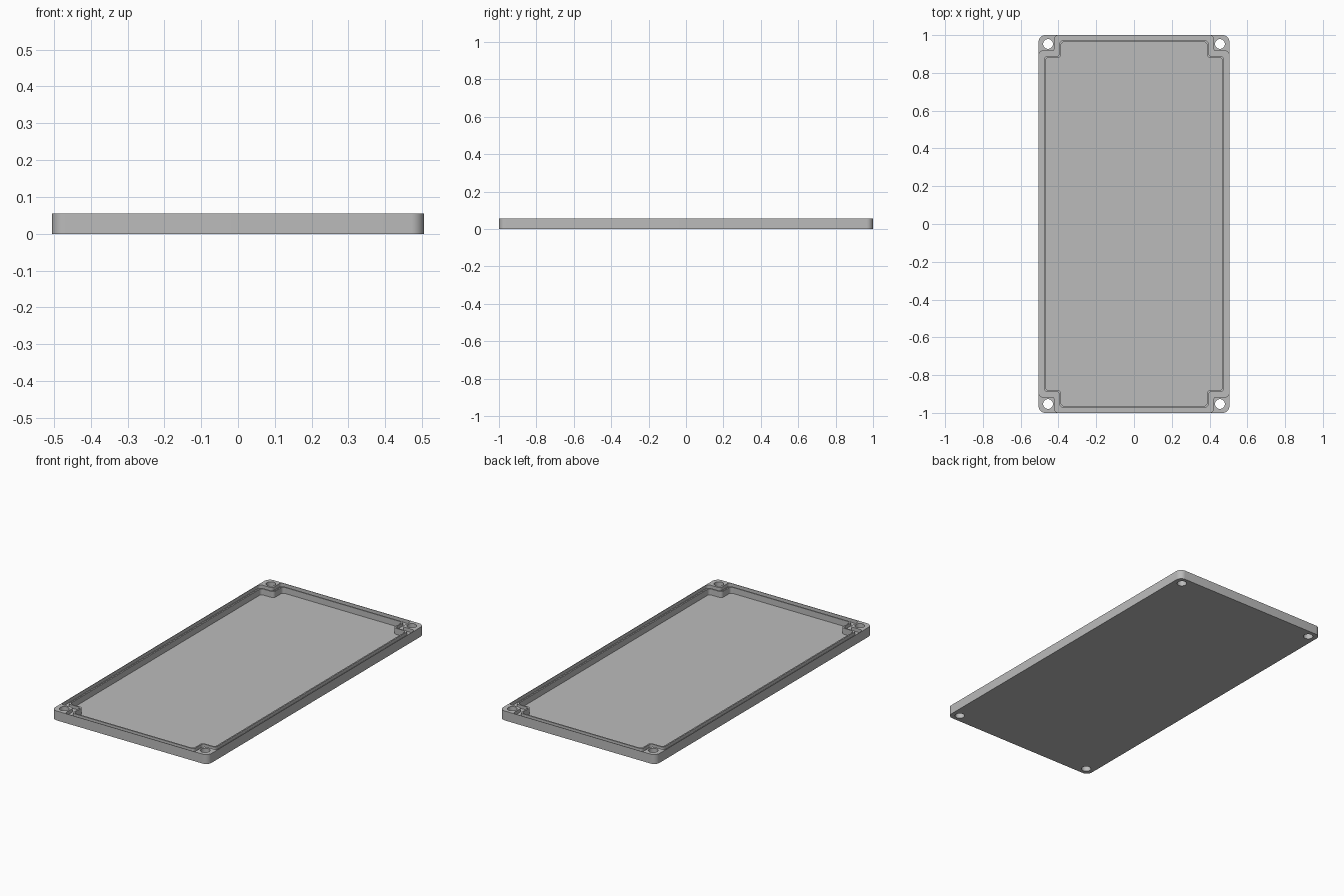
import bpy, bmesh, math
from mathutils import Vector

if "Cube" in bpy.data.objects:
    bpy.data.objects.remove(bpy.data.objects["Cube"])

HX, HY, H = 0.505, 1.0, 0.055      # half width, half length, height
FLOOR, LEDGE, LIP = 0.018, 0.035, 0.053
HOLE_X, HOLE_Y, HOLE_R = 0.455, 0.953, 0.026


def rounded(points, r, steps=6):
    """Round every corner of a closed outline with tangent arcs."""
    out = []
    n = len(points)
    for i, p in enumerate(points):
        p = Vector(p)
        a = (Vector(points[i - 1]) - p).normalized()
        b = (Vector(points[(i + 1) % n]) - p).normalized()
        centre = p + (a + b) * r
        for k in range(steps + 1):
            t = math.pi / 2 * k / steps
            out.append(centre - b * r * math.cos(t) - a * r * math.sin(t))
    return out


def notched(hx, hy, nx, ny, r):
    """Rectangle with a square notch at each corner, going counterclockwise."""
    quarter = [(hx, ny), (nx, ny), (nx, hy)]
    pts = quarter + [(-x, y) for x, y in reversed(quarter)]
    pts += [(-x, -y) for x, y in pts]
    return rounded(pts, r)


def stack(bm, layers):
    """Skin a closed solid through (outline, z) layers."""
    rings = [[bm.verts.new((p.x, p.y, z)) for p in o] for o, z in layers]
    for a, b in zip(rings, rings[1:]):
        for i in range(len(a)):
            j = (i + 1) % len(a)
            bm.faces.new((a[i], a[j], b[j], b[i]))
    bm.faces.new(rings[0][::-1])
    bm.faces.new(rings[-1])


def finish(name, bm):
    bmesh.ops.recalc_face_normals(bm, faces=bm.faces)
    mesh = bpy.data.meshes.new(name)
    bm.to_mesh(mesh)
    bm.free()
    obj = bpy.data.objects.new(name, mesh)
    bpy.context.collection.objects.link(obj)
    return obj


# Lid plate with rounded corners
bm = bmesh.new()
plate = rounded([(HX, -HY), (HX, HY), (-HX, HY), (-HX, -HY)], 0.035, 8)
stack(bm, [(plate, 0), (plate, H)])
lid = finish("enclosure_lid", bm)

# Recess cutter: seat for the box wall, thin lip, then the inner pocket
bm = bmesh.new()
seat = notched(0.502, 0.997, 0.42, 0.915, 0.016)
lip_out = notched(0.476, 0.971, 0.394, 0.889, 0.016)
lip_in = notched(0.468, 0.963, 0.386, 0.881, 0.016)
stack(bm, [(lip_in, FLOOR), (lip_in, LIP), (lip_out, LIP),
           (lip_out, LEDGE), (seat, LEDGE), (seat, H + 0.05)])

# Screw holes through the four corner pads
for sx in (-1, 1):
    for sy in (-1, 1):
        circle = [Vector((sx * HOLE_X + HOLE_R * math.cos(math.tau * k / 32),
                          sy * HOLE_Y + HOLE_R * math.sin(math.tau * k / 32)))
                  for k in range(32)]
        stack(bm, [(circle, -0.05), (circle, H + 0.05)])
cutter = finish("recess_cutter", bm)
cutter.hide_render = True
cutter.hide_set(True)

# Cut the lid and shade it
cut = lid.modifiers.new("recess", 'BOOLEAN')
cut.operation = 'DIFFERENCE'
cut.solver = 'EXACT'
cut.object = cutter
bpy.context.view_layer.objects.active = lid
lid.select_set(True)
bpy.ops.object.modifier_apply(modifier=cut.name)
bpy.data.objects.remove(cutter)

grey = bpy.data.materials.new("light_grey")
grey.diffuse_color = (0.5, 0.5, 0.5, 1)
grey.use_nodes = True
grey.node_tree.nodes["Principled BSDF"].inputs["Base Color"].default_value = grey.diffuse_color
lid.data.materials.clear()
lid.data.materials.append(grey)
for poly in lid.data.polygons:
    poly.material_index = 0
bpy.ops.object.shade_smooth_by_angle(angle=math.radians(30))
